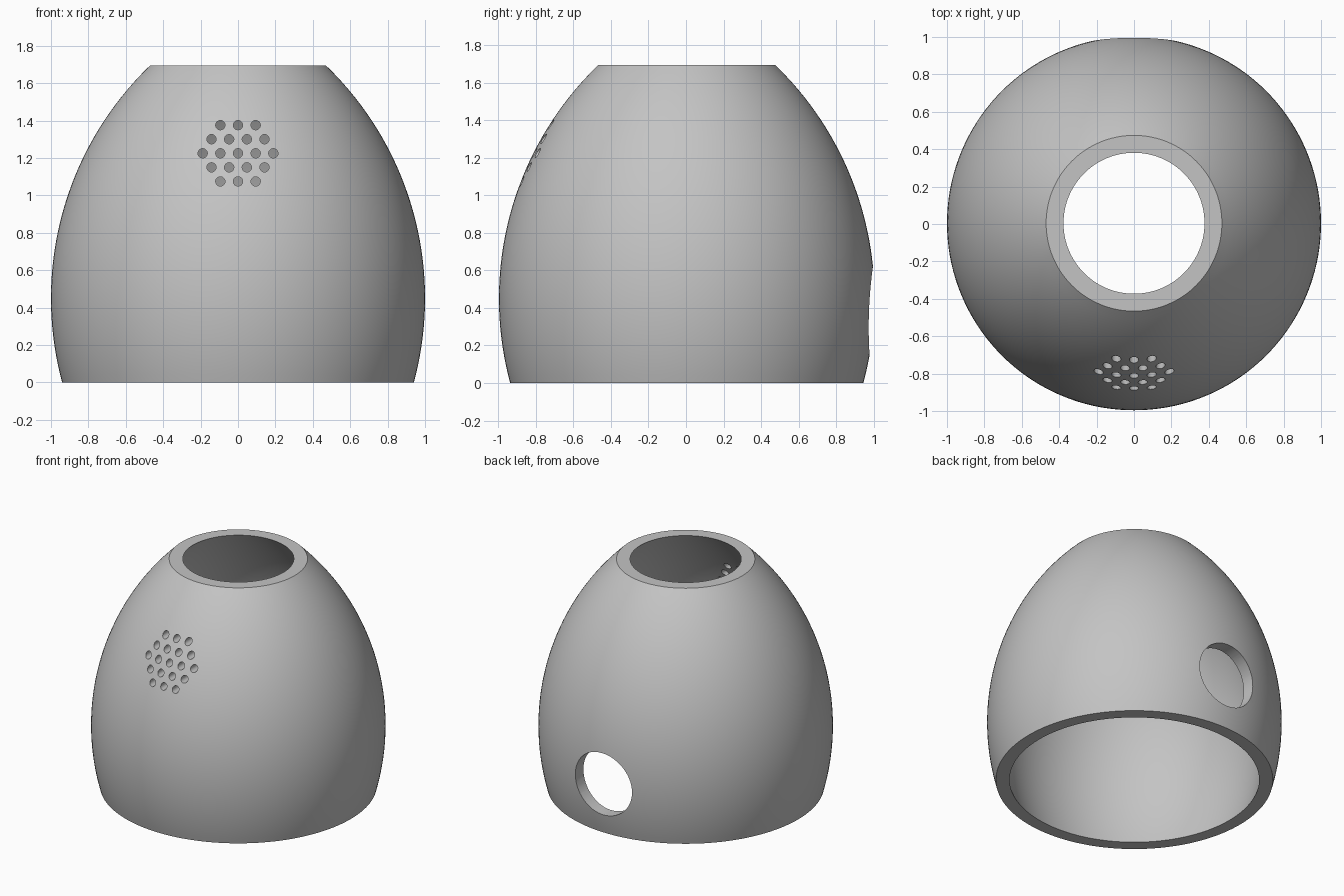
import bpy
import bmesh
from math import sqrt
from mathutils import Matrix, Vector

cube = bpy.data.objects.get("Cube")
if cube:
    bpy.data.objects.remove(cube, do_unlink=True)

HEIGHT = 1.695
WALL = 0.093
ARC = 1.727      # radius of the bulging side profile
BELLY = 0.45     # height of the widest point
SHIFT_Y = 0.004
RINGS = 40
SEGMENTS = 144

grey = bpy.data.materials.new("plain_grey")
grey.use_nodes = True
colour = (0.55, 0.55, 0.55, 1)
grey.diffuse_color = colour
grey.node_tree.nodes["Principled BSDF"].inputs["Base Color"].default_value = colour


def outer_radius(z):
    return 1 - ARC + sqrt(ARC ** 2 - (z - BELLY) ** 2)


def make_object(name, bm):
    mesh = bpy.data.meshes.new(name)
    bm.to_mesh(mesh)
    bm.free()
    mesh.materials.append(grey)
    obj = bpy.data.objects.new(name, mesh)
    bpy.context.collection.objects.link(obj)
    return obj


# Domed shell: closed wall section revolved about the vertical axis
heights = [HEIGHT * i / RINGS for i in range(RINGS + 1)]
section = [(outer_radius(z), z) for z in heights]
section += [(outer_radius(z) - WALL, z) for z in reversed(heights)]
bm = bmesh.new()
verts = [bm.verts.new((r, 0, z)) for r, z in section]
edges = [bm.edges.new((v, verts[i - 1])) for i, v in enumerate(verts)]
bmesh.ops.spin(bm, geom=verts + edges, cent=(0, 0, 0), axis=(0, 0, 1),
               angle=6.283185307, steps=SEGMENTS, use_merge=True)
bmesh.ops.remove_doubles(bm, verts=bm.verts, dist=0.0001)
bmesh.ops.recalc_face_normals(bm, faces=bm.faces)
shell = make_object("domed_shell", bm)

# Cutters: round port at the back, hexagonal group of vents at the front
bm = bmesh.new()


def add_cutter(x, y, z, radius, sides):
    turn = Matrix.Rotation(1.570796, 4, "X")
    bmesh.ops.create_cone(bm, cap_ends=True, segments=sides, radius1=radius,
                          radius2=radius, depth=0.8,
                          matrix=Matrix.Translation(Vector((x, y, z))) @ turn)


add_cutter(0, 0.9, 0.385, 0.235, 64)
for row in range(-2, 3):
    count = 5 - abs(row)
    for i in range(count):
        add_cutter((i - (count - 1) / 2) * 0.0945, -0.8, 1.225 + row * 0.0752, 0.025, 24)
cutter = make_object("hole_cutter", bm)
cutter.hide_render = True

# Cut the holes and bake the result
cut = shell.modifiers.new("holes", "BOOLEAN")
cut.operation = "DIFFERENCE"
cut.solver = "EXACT"
cut.object = cutter
for obj in bpy.context.selected_objects:
    obj.select_set(False)
bpy.context.view_layer.objects.active = shell
shell.select_set(True)
bpy.ops.object.modifier_apply(modifier=cut.name)
bpy.data.objects.remove(cutter, do_unlink=True)

# Smooth curved walls with crisp rims
bpy.ops.object.shade_smooth_by_angle(angle=0.52)
shell.location.y = SHIFT_Y
